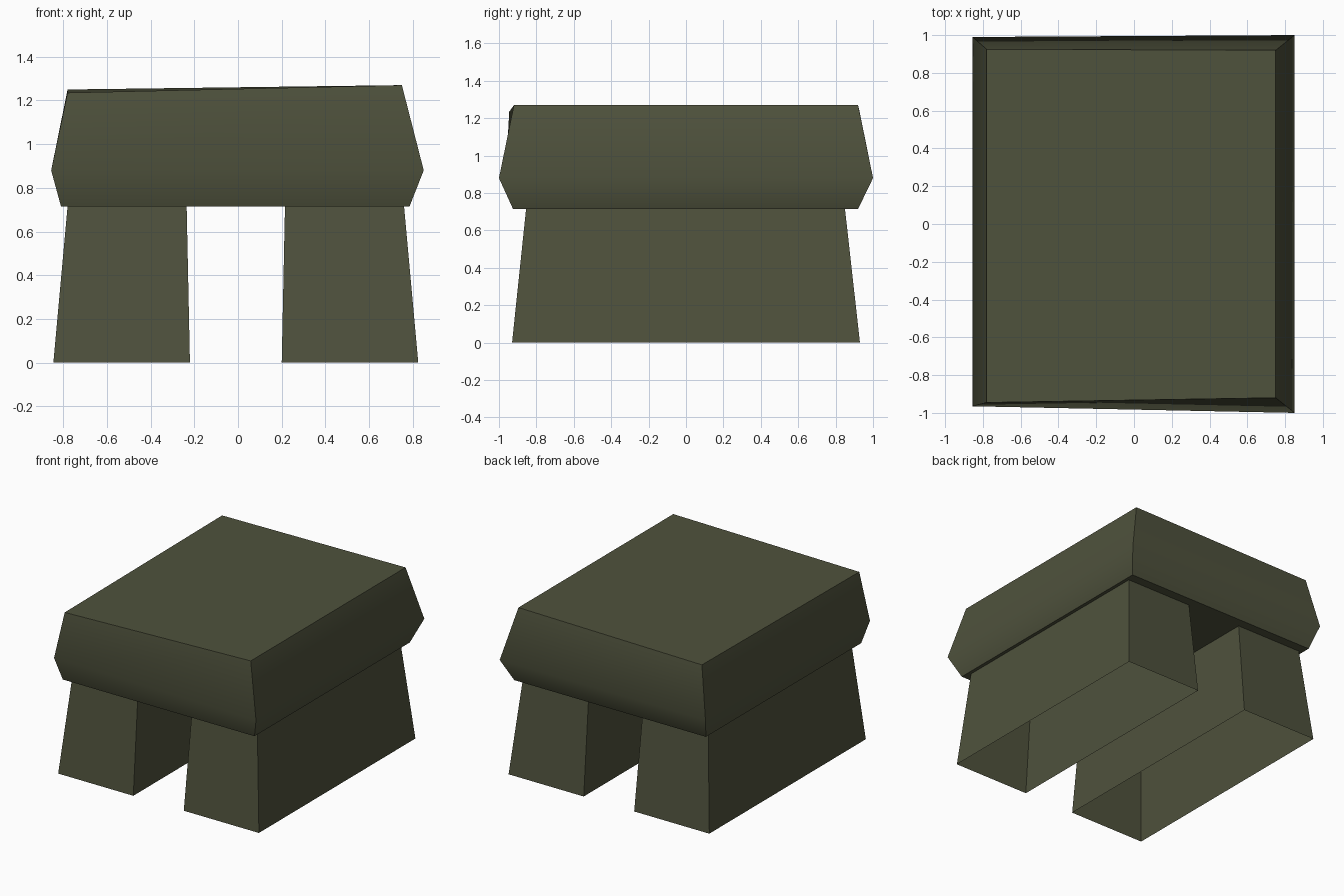
import bpy, math

if "Cube" in bpy.data.objects:
    bpy.data.objects.remove(bpy.data.objects["Cube"])

mat = bpy.data.materials.new("dark olive")
mat.diffuse_color = (0.078, 0.084, 0.046, 1)
mat.use_nodes = True
mat.node_tree.nodes["Principled BSDF"].inputs["Base Color"].default_value = mat.diffuse_color


def loft(name, rings, close_bottom, close_top):
    """Join stacked four-corner rings into one mesh."""
    verts = [v for ring in rings for v in ring]
    faces = []
    for r in range(len(rings) - 1):
        for i in range(4):
            a, b = r * 4 + i, r * 4 + (i + 1) % 4
            faces.append((a, b, b + 4, a + 4))
    n = len(verts)
    if close_bottom:
        faces.append((3, 2, 1, 0))
    if close_top:
        faces.append((n - 4, n - 3, n - 2, n - 1))
    me = bpy.data.meshes.new(name)
    me.from_pydata(verts, [], faces)
    me.materials.append(mat)
    ob = bpy.data.objects.new(name, me)
    bpy.context.collection.objects.link(ob)
    return ob


def rect(x0, x1, y0, y1, z):
    return [(x0, y0, z), (x1, y0, z), (x1, y1, z), (x0, y1, z)]


# Thick slab with a bulging side and a slightly sunken front left corner
slab = loft("slab", [
    rect(-0.81, 0.785, -0.925, 0.92, 0.715),
    [(-0.855, -0.965, 0.88), (0.85, -1.0, 0.88), (0.85, 1.0, 0.88), (-0.855, 0.99, 0.88)],
    [(-0.78, -0.945, 1.235), (0.75, -0.92, 1.27), (0.75, 0.92, 1.27), (-0.78, 0.925, 1.25)],
], True, True)
bpy.context.view_layer.objects.active = slab
slab.select_set(True)
bpy.ops.object.shade_smooth_by_angle(angle=math.radians(42))

# Tapered hollow legs, open underneath
for name, b0, b1, t0, t1 in (("left_leg", -0.845, -0.22, -0.78, -0.235),
                             ("right_leg", 0.20, 0.825, 0.215, 0.76)):
    loft(name, [rect(b0, b1, -0.93, 0.93, 0), rect(t0, t1, -0.855, 0.85, 0.715)],
         False, False)
